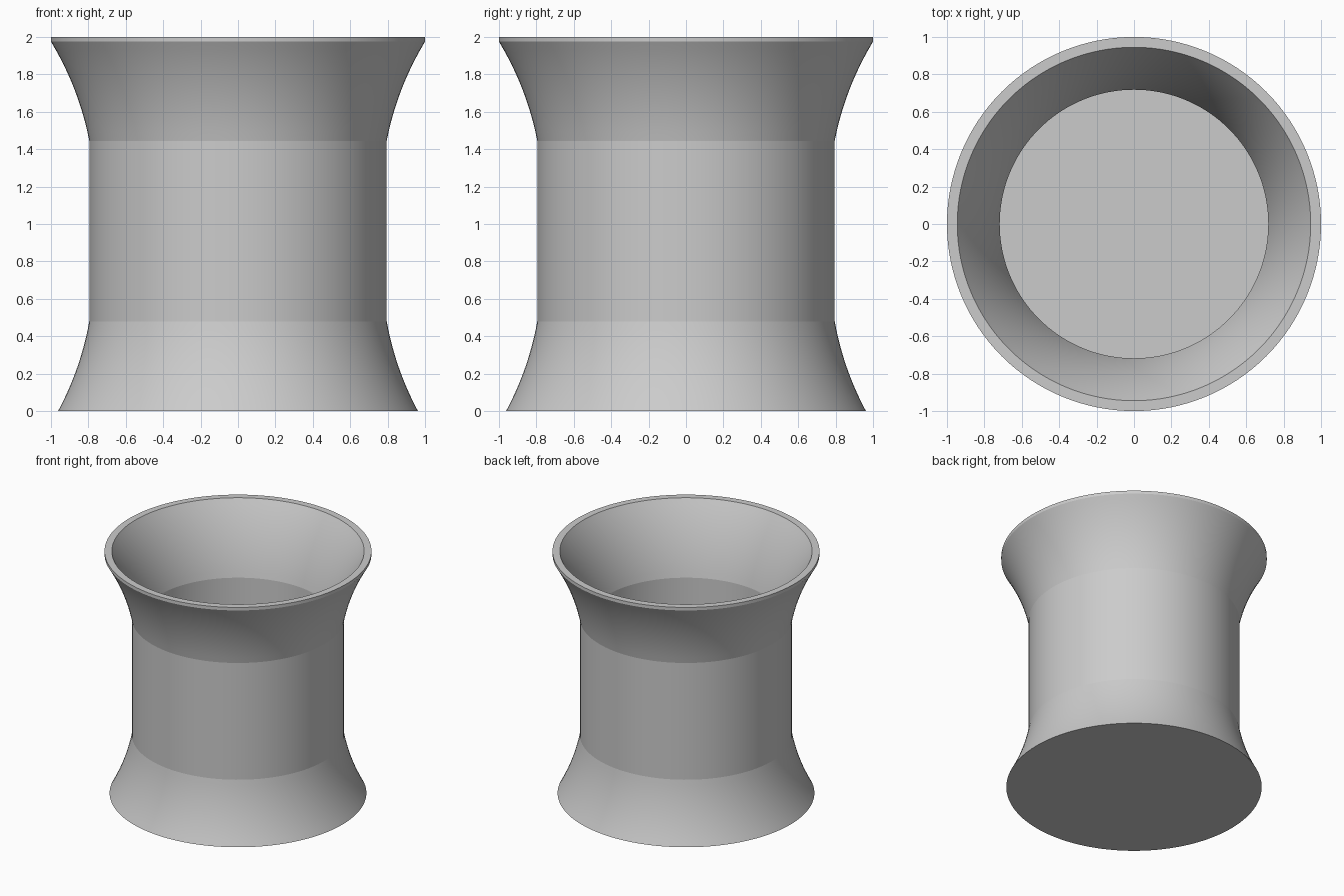
import bpy, bmesh, math

cube = bpy.data.objects.get("Cube")
if cube:
    bpy.data.objects.remove(cube, do_unlink=True)

SEGMENTS = 128
STEPS = 12

# Single grey material
grey = bpy.data.materials.new("light_grey")
grey.use_nodes = True
colour = (0.6, 0.6, 0.6, 1)
grey.diffuse_color = colour
grey.node_tree.nodes["Principled BSDF"].inputs["Base Color"].default_value = colour


def flare(start, end, bulge):
    """Curved profile from start to end, bowed towards the axis by bulge."""
    (r0, z0), (r1, z1) = start, end
    length = math.hypot(r1 - r0, z1 - z0)
    nr, nz = -abs(z1 - z0) / length, (r1 - r0) / length
    if z1 < z0:
        nz = -nz
    points = []
    for i in range(STEPS + 1):
        t = i / STEPS
        b = 4 * bulge * t * (1 - t)
        points.append((r0 + (r1 - r0) * t + nr * b, z0 + (z1 - z0) * t + nz * b))
    return points


def lathe(name, profile):
    """Revolve an (r, z) profile about z; points at r = 0 close the ends."""
    bm = bmesh.new()
    verts = [bm.verts.new((r, 0, z)) for r, z in profile]
    edges = [bm.edges.new(pair) for pair in zip(verts, verts[1:])]
    bmesh.ops.spin(bm, geom=verts + edges, cent=(0, 0, 0), axis=(0, 0, 1),
                   angle=math.tau, steps=SEGMENTS)
    bmesh.ops.remove_doubles(bm, verts=bm.verts, dist=0.0001)
    bmesh.ops.recalc_face_normals(bm, faces=bm.faces)
    mesh = bpy.data.meshes.new(name)
    bm.to_mesh(mesh)
    bm.free()
    mesh.materials.append(grey)
    obj = bpy.data.objects.new(name, mesh)
    bpy.context.collection.objects.link(obj)
    bpy.ops.object.select_all(action='DESELECT')
    obj.select_set(True)
    bpy.context.view_layer.objects.active = obj
    bpy.ops.object.shade_smooth_by_angle(angle=math.radians(7))
    return obj


# Outside: flat base, flared foot, straight body, flared mouth with upright lip
foot = flare((0.795, 0.48), (0.962, 0), 0.02)[::-1]
mouth = flare((0.795, 1.445), (1, 1.975), 0.025)

# Inside: flared mouth, straight bore, flat floor
bore = flare((0.718, 1.445), (0.945, 2), 0.025)[::-1]

profile = [(0, 0)] + foot + mouth + [(1, 2)] + bore + [(0.718, 0.08), (0, 0.08)]
lathe("flared_cup", profile)
